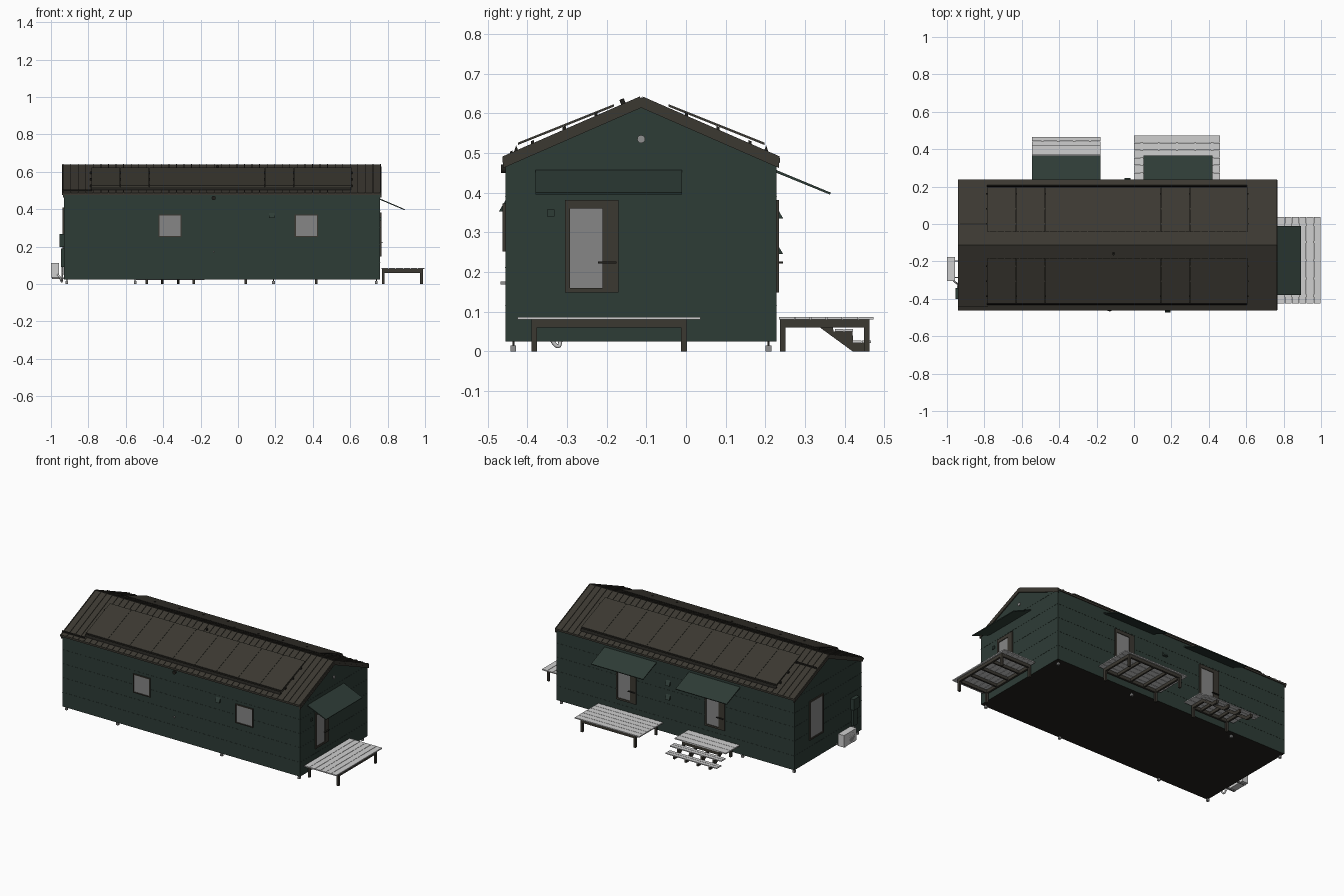
import bpy, bmesh, math
from mathutils import Vector

if "Cube" in bpy.data.objects:
    bpy.data.objects.remove(bpy.data.objects["Cube"])


def material(name, rgb):
    m = bpy.data.materials.new(name)
    m.diffuse_color = (*rgb, 1)
    m.use_nodes = True
    m.node_tree.nodes["Principled BSDF"].inputs["Base Color"].default_value = m.diffuse_color
    return m


GREEN = material("dark_green_siding", (0.027, 0.045, 0.037))
BROWN = material("dark_brown_metal", (0.044, 0.040, 0.031))
DARK = material("charcoal", (0.016, 0.015, 0.012))
PALE = material("pale_grey_decking", (0.62, 0.62, 0.62))
GLASS = material("grey_glass", (0.24, 0.24, 0.24))
STEEL = material("grey_steel", (0.28, 0.28, 0.28))

X0, X1, Y0, Y1 = -0.93, 0.76, -0.455, 0.228      # wall planes
RIDGE_Y, RIDGE_Z, SLOPE = -0.113, 0.64, 0.437


def finish(name, bm, mat):
    bmesh.ops.recalc_face_normals(bm, faces=bm.faces)
    me = bpy.data.meshes.new(name)
    bm.to_mesh(me)
    bm.free()
    me.materials.append(mat)
    ob = bpy.data.objects.new(name, me)
    bpy.context.collection.objects.link(ob)
    return ob


def prism(name, profile, a, b, mat, axis="x"):
    """Extrude a profile: (y, z) along x, or (x, z) along y."""
    bm = bmesh.new()
    put = (lambda t, p: (t, p[0], p[1])) if axis == "x" else (lambda t, p: (p[0], t, p[1]))
    ends = [[bm.verts.new(put(t, p)) for p in profile] for t in (a, b)]
    for ring in ends:
        bm.faces.new(ring)
    n = len(profile)
    for i in range(n):
        j = (i + 1) % n
        bm.faces.new((ends[0][i], ends[0][j], ends[1][j], ends[1][i]))
    return finish(name, bm, mat)


def boxes(name, items, mat):
    """One object made of boxes given as (x0, x1, y0, y1, z0, z1)."""
    bm = bmesh.new()
    for x0, x1, y0, y1, z0, z1 in items:
        vs = bmesh.ops.create_cube(bm, size=1)["verts"]
        for v in vs:
            v.co = Vector(((x0 + x1) / 2 + v.co.x * (x1 - x0),
                           (y0 + y1) / 2 + v.co.y * (y1 - y0),
                           (z0 + z1) / 2 + v.co.z * (z1 - z0)))
    return finish(name, bm, mat)


def on_wall(wall, u0, u1, z0, z1, out, back=0.0):
    """Box lying on a wall; u runs along the wall."""
    if wall == "front":
        return (u0, u1, Y0 - out, Y0 - back, z0, z1)
    if wall == "back":
        return (u0, u1, Y1 + back, Y1 + out, z0, z1)
    if wall == "right":
        return (X1 + back, X1 + out, u0, u1, z0, z1)
    return (X0 - out, X0 - back, u0, u1, z0, z1)


def opening(name, wall, frame, glass):
    """Window or door: frame bars around a set-back pane."""
    u0, u1, z0, z1 = frame
    a0, a1, b0, b1 = glass
    bars = [(u0, a0, z0, z1), (a1, u1, z0, z1), (a0, a1, z0, b0), (a0, a1, b1, z1)]
    boxes(name + "_frame", [on_wall(wall, *b, 0.007) for b in bars], BROWN)
    boxes(name + "_glass", [on_wall(wall, *glass, 0.003)], GLASS)


def cylinder(name, loc, r, depth, mat, rot=(0, 0, 0), sides=16):
    bpy.ops.mesh.primitive_cylinder_add(vertices=sides, radius=r, depth=depth, location=loc, rotation=rot)
    ob = bpy.context.object
    ob.name = name
    ob.data.materials.append(mat)
    bpy.ops.object.shade_smooth_by_angle()
    return ob


# House body, with the floor face dark
body = prism("house_body", [(Y0, 0.025), (Y1, 0.025), (Y1, 0.482), (RIDGE_Y, 0.625), (Y0, 0.482)], X0, X1, GREEN)
body.data.materials.append(DARK)
for f in body.data.polygons:
    if f.normal.z < -0.9:
        f.material_index = 1

# Siding seams round the house
for i, z in enumerate((0.115, 0.21, 0.30, 0.39, 0.48)):
    boxes(f"siding_seam_{i}", [(X0 - 0.001, X1 + 0.001, Y0 - 0.001, Y1 + 0.001, z, z + 0.002)], GREEN)


# Roof slopes, ribs, solar panels and rails; s = -1 front, 1 back
def roof_pt(s, d, up=0.0):
    return (RIDGE_Y + s * d, RIDGE_Z - d * SLOPE + up)


def slope_slab(name, s, d0, d1, up0, up1, thick, a, b, mat):
    p, q = roof_pt(s, d0, up0), roof_pt(s, d1, up1)
    return prism(name, [p, q, (q[0], q[1] - thick), (p[0], p[1] - thick)], a, b, mat)


for s, side in ((-1, "front"), (1, "back")):
    slope_slab(f"{side}_roof", s, 0, 0.35, 0, 0, 0.012, -0.94, 0.765, BROWN)
    for k, x in enumerate((X0 - 0.006, X1 - 0.002)):
        slope_slab(f"{side}_barge_board_{k}", s, 0, 0.348, -0.012, -0.012, 0.014, x, x + 0.008, BROWN)
    for k in range(43):
        x = -0.935 + k * 0.0404
        slope_slab(f"{side}_roof_rib_{k}", s, 0.003, 0.349, 0.004, 0.004, 0.005, x - 0.002, x + 0.002, BROWN)
    for k in range(9):
        x = -0.783 + k * 0.1545
        slope_slab(f"{side}_solar_panel_{k}", s, 0.069, 0.311, 0.013, 0.022, 0.006, x, x + 0.153, BROWN)
    for k, d in enumerate((0.11, 0.19, 0.27)):
        slope_slab(f"{side}_panel_rail_{k}", s, d, d + 0.008, 0.011, 0.011, 0.012, -0.79, 0.612, DARK)
    p = roof_pt(s, 0.315)
    prism(f"{side}_snow_rail", [(p[0] - 0.006, p[1]), (p[0] + 0.006, p[1]), (p[0], p[1] + 0.017)], -0.785, 0.605, DARK)
slope_slab("back_roof_conduit", 1, 0.11, 0.116, 0.008, 0.008, 0.007, -0.93, -0.78, DARK)
slope_slab("front_roof_conduit", -1, 0.325, 0.331, 0.008, 0.008, 0.007, -0.94, -0.78, DARK)
cylinder("roof_vent_pipe", (-0.11, -0.157, 0.622), 0.006, 0.03, DARK, (math.radians(22), 0, 0))

# Windows and doors
opening("front_left_window", "front", (-0.425, -0.302, 0.252, 0.373), (-0.419, -0.308, 0.258, 0.367))
opening("front_right_window", "front", (0.303, 0.428, 0.252, 0.373), (0.309, 0.422, 0.258, 0.367))
opening("left_window", "left", (-0.063, 0.078, 0.16, 0.41), (-0.052, 0.067, 0.17, 0.40))
opening("side_door", "right", (-0.305, -0.17, 0.148, 0.382), (-0.293, -0.21, 0.16, 0.36))
opening("back_deck_door", "back", (0.192, 0.335, 0.148, 0.382), (0.232, 0.323, 0.16, 0.36))
opening("back_step_door", "back", (-0.437, -0.295, 0.148, 0.382), (-0.397, -0.307, 0.16, 0.36))
boxes("door_handles", [on_wall("right", -0.222, -0.175, 0.222, 0.226, 0.016, 0.006),
                       on_wall("back", 0.197, 0.244, 0.222, 0.226, 0.016, 0.006),
                       on_wall("back", -0.432, -0.385, 0.222, 0.226, 0.016, 0.006)], DARK)

# Sloping awnings over the doors
for name, a, b in (("back_deck_awning", 0.05, 0.42), ("back_step_awning", -0.545, -0.18)):
    prism(name, [(Y1, 0.457), (0.365, 0.4), (0.363, 0.395), (Y1, 0.45)], a, b, GREEN)
prism("side_awning", [(X1, 0.457), (0.892, 0.4), (0.89, 0.395), (X1, 0.45)], -0.38, -0.01, GREEN, "y")


# Decks: planks, frame, joists and legs
def deck(name, x0, x1, y0, y1, along, legs=True, inset=0.035, lip=0.012):
    n = 6 if legs else 3
    planks = []
    for i in range(n):
        a, b = i / n, (i + 1) / n
        if along == "x":
            planks.append((x0, x1, y0 + a * (y1 - y0), y0 + b * (y1 - y0) - 0.002, 0.080, 0.087))
        else:
            planks.append((x0 + a * (x1 - x0), x0 + b * (x1 - x0) - 0.002, y0, y1, 0.080, 0.087))
    boxes(name + "_planks", planks, PALE)
    ix, iy = (inset, lip) if along == "x" else (lip, inset)
    fx0, fx1 = x0 + (ix if along == "x" else 0.002), x1 - ix
    fy0, fy1 = y0 + (0.002 if along == "x" else iy), y1 - iy
    t, w = 0.012, 0.014
    frame = [(fx0, fx1, fy0, fy0 + t, 0.06, 0.08), (fx0, fx1, fy1 - t, fy1, 0.06, 0.08),
             (fx0, fx0 + t, fy0, fy1, 0.06, 0.08), (fx1 - t, fx1, fy0, fy1, 0.06, 0.08)]
    for i in (1, 2, 3):
        if along == "x":
            c = fx0 + (fx1 - fx0) * i / 4
            frame.append((c - 0.005, c + 0.005, fy0, fy1, 0.062, 0.08))
        else:
            c = fy0 + (fy1 - fy0) * i / 4
            frame.append((fx0, fx1, c - 0.005, c + 0.005, 0.062, 0.08))
    boxes(name + "_frame", frame, BROWN)
    if legs:
        boxes(name + "_legs", [(x, x + w, y, y + w, 0, 0.08) for x in (fx0, fx1 - w) for y in (fy0, fy1 - w)], BROWN)


deck("back_deck", 0.0, 0.46, 0.235, 0.475, "x")
deck("side_deck", 0.768, 1.0, -0.425, 0.037, "y")
deck("step_platform", -0.545, -0.18, 0.235, 0.375, "x", legs=False, inset=0.05, lip=0.004)

# Steps with sloping stringers
boxes("step_treads", [(-0.545, -0.18, y, y + 0.022, z, z + 0.006)
                      for y, z in ((0.375, 0.05), (0.399, 0.05), (0.42, 0.021), (0.444, 0.021))], PALE)
for i in range(4):
    x = -0.495 + i * 0.0845
    prism(f"step_stringer_{i}", [(0.335, 0.062), (0.37, 0.062), (0.372, 0.05), (0.42, 0.05), (0.421, 0.021),
                                 (0.462, 0.021), (0.462, 0), (0.42, 0)], x, x + 0.012, BROWN)
boxes("step_platform_legs", [(x, x + 0.014, 0.237, 0.251, 0, 0.07) for x in (-0.495, -0.244)], BROWN)

# Support feet
feet = [(x, y) for x in (-0.915, -0.55, 0.19, 0.74) for y in (-0.435, 0.208)]
boxes("support_feet", [(x - 0.007, x + 0.007, y - 0.007, y + 0.007, 0, 0.015) for x, y in feet], STEEL)
boxes("foot_stems", [(x - 0.003, x + 0.003, y - 0.003, y + 0.003, 0.015, 0.026) for x, y in feet], DARK)

# Wall hoods and fittings
for name, x, z, y, s in (("front_vent_hood", 0.18, 0.352, Y0, -1), ("back_upper_hood", -0.035, 0.335, Y1, 1),
                         ("back_lower_hood", -0.035, 0.245, Y1, 1)):
    prism(name, [(y, z), (y + s * 0.017, z), (y, z + 0.029)], x - 0.015, x + 0.015, GREEN)
cylinder("front_wall_light", (-0.13, Y0 - 0.005, 0.46), 0.011, 0.012, DARK, (math.pi / 2, 0, 0))
boxes("front_tap", [on_wall("front", -0.134, -0.126, 0.168, 0.176, 0.012)], STEEL)
cylinder("gable_vent", (X1, RIDGE_Y, 0.535), 0.010, 0.010, STEEL, (0, math.pi / 2, 0))
boxes("side_socket_box", [on_wall("right", -0.351, -0.332, 0.34, 0.358, 0.006)], GREEN)

# Heat pump, meter boxes and hose on the left end
boxes("heat_pump", [(-1.0, -0.957, -0.305, -0.177, 0.035, 0.112)], PALE)
cylinder("heat_pump_fan", (-1.0 + 0.001, -0.258, 0.073), 0.03, 0.002, STEEL, (0, math.pi / 2, 0), 24)
boxes("heat_pump_bracket", [(-0.995, X0, y, y + 0.006, 0.028, 0.036) for y in (-0.29, -0.2)], STEEL)
boxes("meter_boxes", [on_wall("left", -0.40, -0.342, 0.197, 0.268, 0.025),
                      on_wall("left", -0.39, -0.352, 0.09, 0.19, 0.016)], GREEN)
cu = bpy.data.curves.new("heat_pump_hose", "CURVE")
cu.dimensions, cu.bevel_depth, cu.bevel_resolution = "3D", 0.005, 2
sp = cu.splines.new("NURBS")
pts = [(-0.965, -0.30, 0.05), (-0.95, -0.32, 0.04), (-0.945, -0.31, 0.008), (-0.94, -0.335, 0.008), (-0.938, -0.365, 0.09)]
sp.points.add(len(pts) - 1)
for p, c in zip(sp.points, pts):
    p.co = (*c, 1)
sp.use_endpoint_u = True
cu.materials.append(PALE)
bpy.context.collection.objects.link(bpy.data.objects.new("heat_pump_hose", cu))
